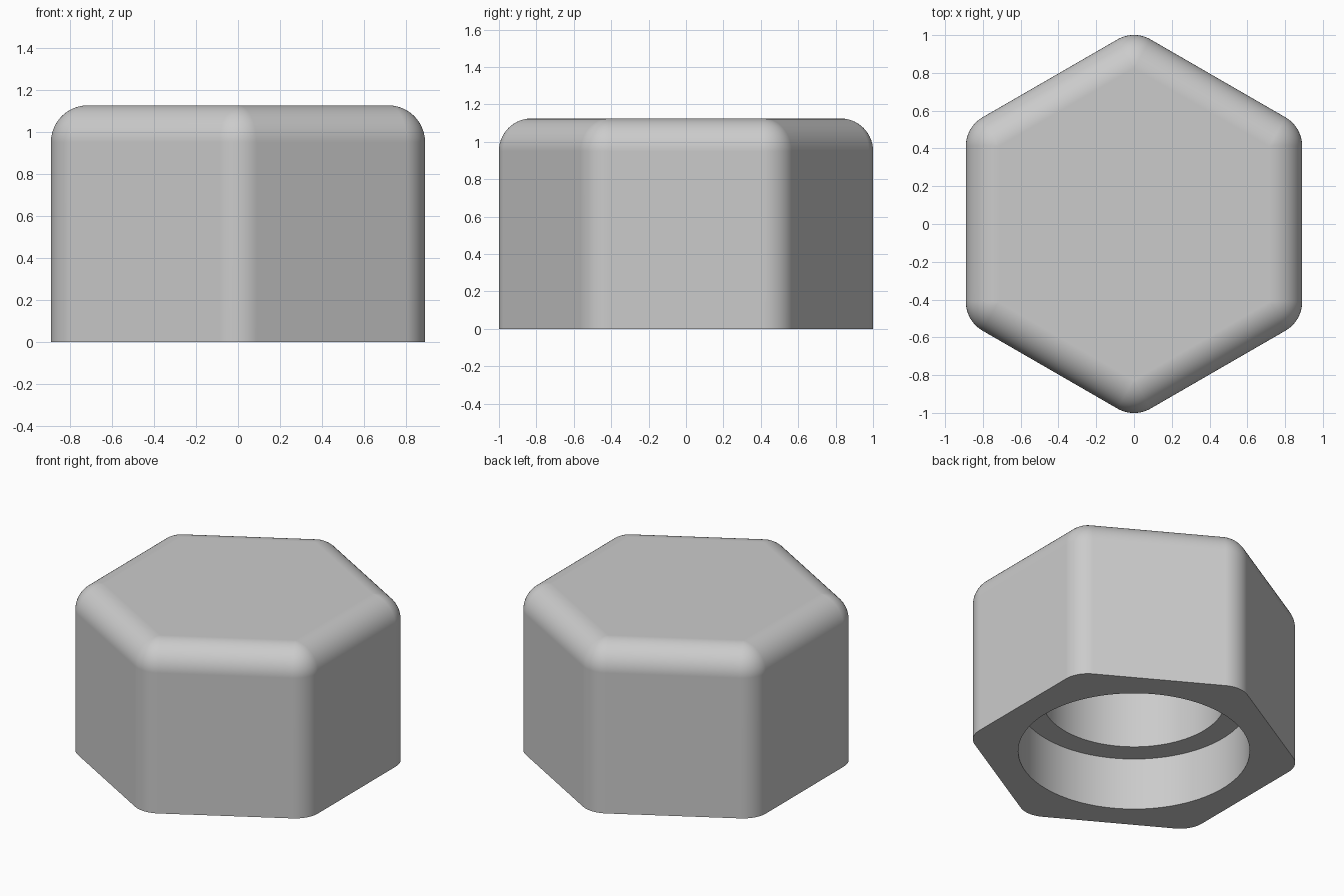
import bpy, bmesh
from math import sin, cos, pi, radians

cube = bpy.data.objects.get("Cube")
if cube:
    bpy.data.objects.remove(cube)

APOTHEM, HEIGHT, FILLET = 0.89, 1.125, 0.175
CORNER_STEPS, FILLET_STEPS = 16, 14
COUNT = 6 * (CORNER_STEPS + 1)


def hexagon(radius, z):
    """Hexagon outline with corners rounded by the given radius."""
    reach = (APOTHEM - FILLET) / cos(pi / 6)
    points = []
    for c in range(6):
        mid = pi / 2 + c * pi / 3
        for i in range(CORNER_STEPS + 1):
            a = mid + (i / CORNER_STEPS - 0.5) * pi / 3
            points.append((reach * cos(mid) + radius * cos(a),
                           reach * sin(mid) + radius * sin(a), z))
    return points


def circle(radius, z):
    points = []
    for i in range(COUNT):
        a = pi / 3 + (i + 0.5) * 2 * pi / COUNT
        points.append((radius * cos(a), radius * sin(a), z))
    return points


steel = bpy.data.materials.new("light grey steel")
steel.use_nodes = True
grey = (0.6, 0.6, 0.6, 1)
steel.diffuse_color = grey
steel.node_tree.nodes["Principled BSDF"].inputs["Base Color"].default_value = grey

# Stepped blind bore, from its closed end down to the rim
loops = [circle(0.56, 0.95), circle(0.56, 0.354),
         circle(0.71, 0.354), circle(0.71, 0)]
# Hexagonal sides and the rounded shoulder
loops.append(hexagon(FILLET, 0))
for k in range(FILLET_STEPS + 1):
    a = k / FILLET_STEPS * pi / 2
    loops.append(hexagon(FILLET * cos(a), HEIGHT - FILLET + FILLET * sin(a)))

bm = bmesh.new()
rings = [[bm.verts.new(p) for p in loop] for loop in loops]
for lower, upper in zip(rings, rings[1:]):
    for i in range(COUNT):
        j = (i + 1) % COUNT
        bm.faces.new((lower[i], lower[j], upper[j], upper[i]))
# Closed end of the bore and flat top
bm.faces.new(rings[0])
bm.faces.new(rings[-1][::CORNER_STEPS + 1])
bmesh.ops.remove_doubles(bm, verts=bm.verts[:], dist=0.0001)
bmesh.ops.recalc_face_normals(bm, faces=bm.faces[:])

mesh = bpy.data.meshes.new("hex_cap_nut")
bm.to_mesh(mesh)
bm.free()
mesh.materials.append(steel)
nut = bpy.data.objects.new("hex_cap_nut", mesh)
bpy.context.collection.objects.link(nut)

# Smooth fillets, crisp rims, level flats
bpy.ops.object.select_all(action='DESELECT')
nut.select_set(True)
bpy.context.view_layer.objects.active = nut
bpy.ops.object.shade_smooth_by_angle(angle=radians(30))
weighted = nut.modifiers.new("level_flats", 'WEIGHTED_NORMAL')
weighted.keep_sharp = True
